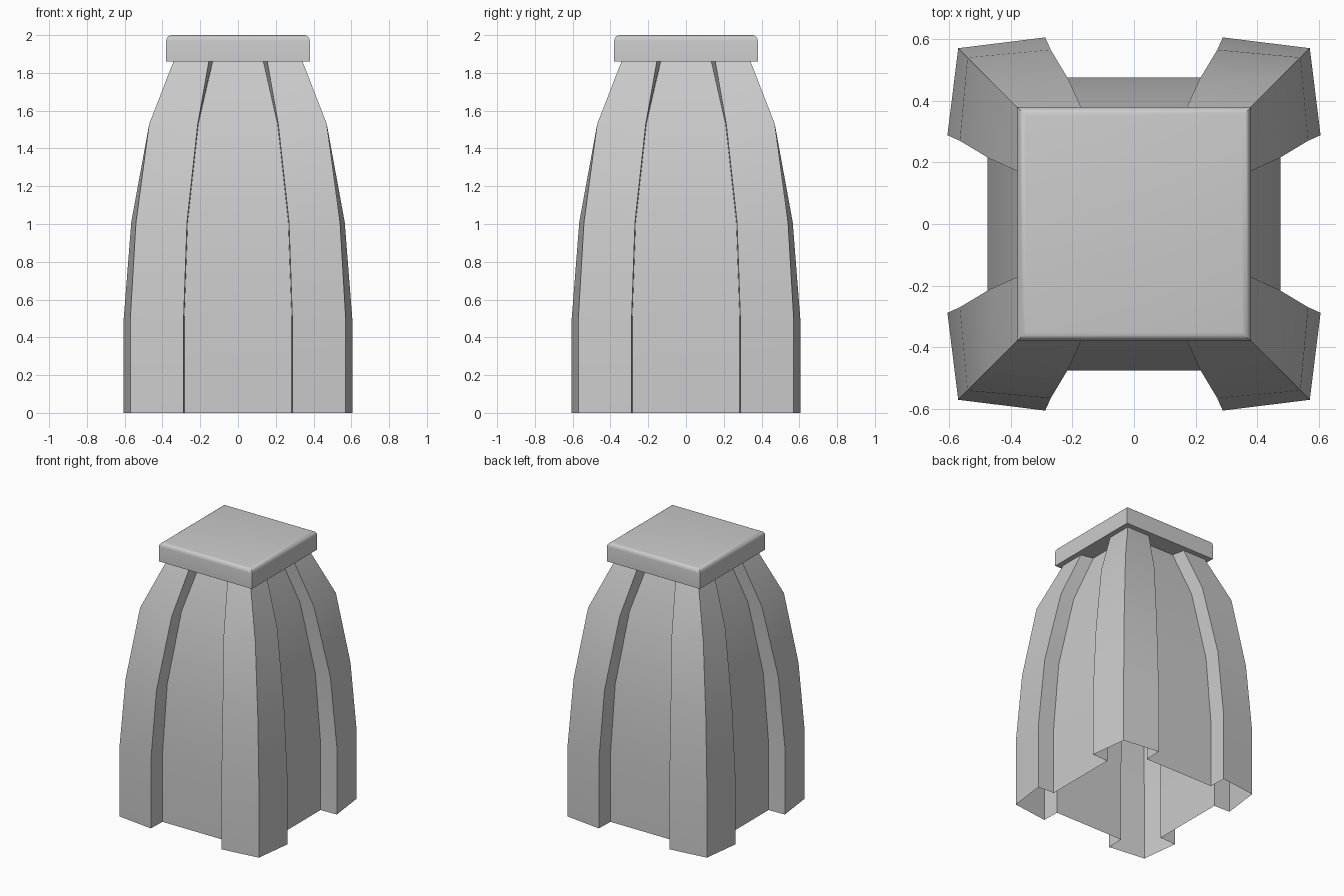
import bpy, bmesh
from mathutils import Matrix

if "Cube" in bpy.data.objects:
    bpy.data.objects.remove(bpy.data.objects["Cube"])

# Per level: z, corner half width, leg edge (along, out), recessed panel (along, out)
LEVELS = [
    (0.00, 0.570, (0.288, 0.605), (0.284, 0.475)),
    (0.50, 0.570, (0.288, 0.605), (0.284, 0.475)),
    (1.01, 0.540, (0.270, 0.565), (0.266, 0.445)),
    (1.53, 0.470, (0.213, 0.470), (0.209, 0.360)),
    (1.87, 0.338, (0.153, 0.338), (0.132, 0.245)),
]


def finish(bm, name):
    bmesh.ops.recalc_face_normals(bm, faces=bm.faces)
    mesh = bpy.data.meshes.new(name)
    bm.to_mesh(mesh)
    bm.free()
    obj = bpy.data.objects.new(name, mesh)
    bpy.context.collection.objects.link(obj)
    bpy.ops.object.select_all(action='DESELECT')
    obj.select_set(True)
    bpy.context.view_layer.objects.active = obj
    bpy.ops.object.shade_smooth_by_angle(angle=0.5)
    return obj


# Body: open-bottomed shell with four corner buttresses and recessed panels
bm = bmesh.new()
rings = []
for z, c, (ea, eo), (pa, po) in LEVELS:
    side = [(-c, -c), (-ea, -eo), (-pa, -po), (pa, -po), (ea, -eo)]
    ring = []
    for k in range(4):
        for x, y in side:
            for _ in range(k):
                x, y = -y, x
            ring.append(bm.verts.new((x, y, z)))
    rings.append(ring)
for low, high in zip(rings, rings[1:]):
    n = len(low)
    for i in range(n):
        j = (i + 1) % n
        bm.faces.new((low[i], low[j], high[j], high[i]))
finish(bm, "buttressed_body")

# Cap: square slab with rounded top edges
bm = bmesh.new()
bmesh.ops.create_cube(bm, size=1, matrix=Matrix.Translation((0, 0, 1.93))
                      @ Matrix.Diagonal((0.76, 0.76, 0.14, 1)))
top = [e for e in bm.edges if all(v.co.z > 1.95 for v in e.verts)]
bmesh.ops.bevel(bm, geom=top, offset=0.03, segments=4, profile=0.5, affect='EDGES')
finish(bm, "square_cap")
